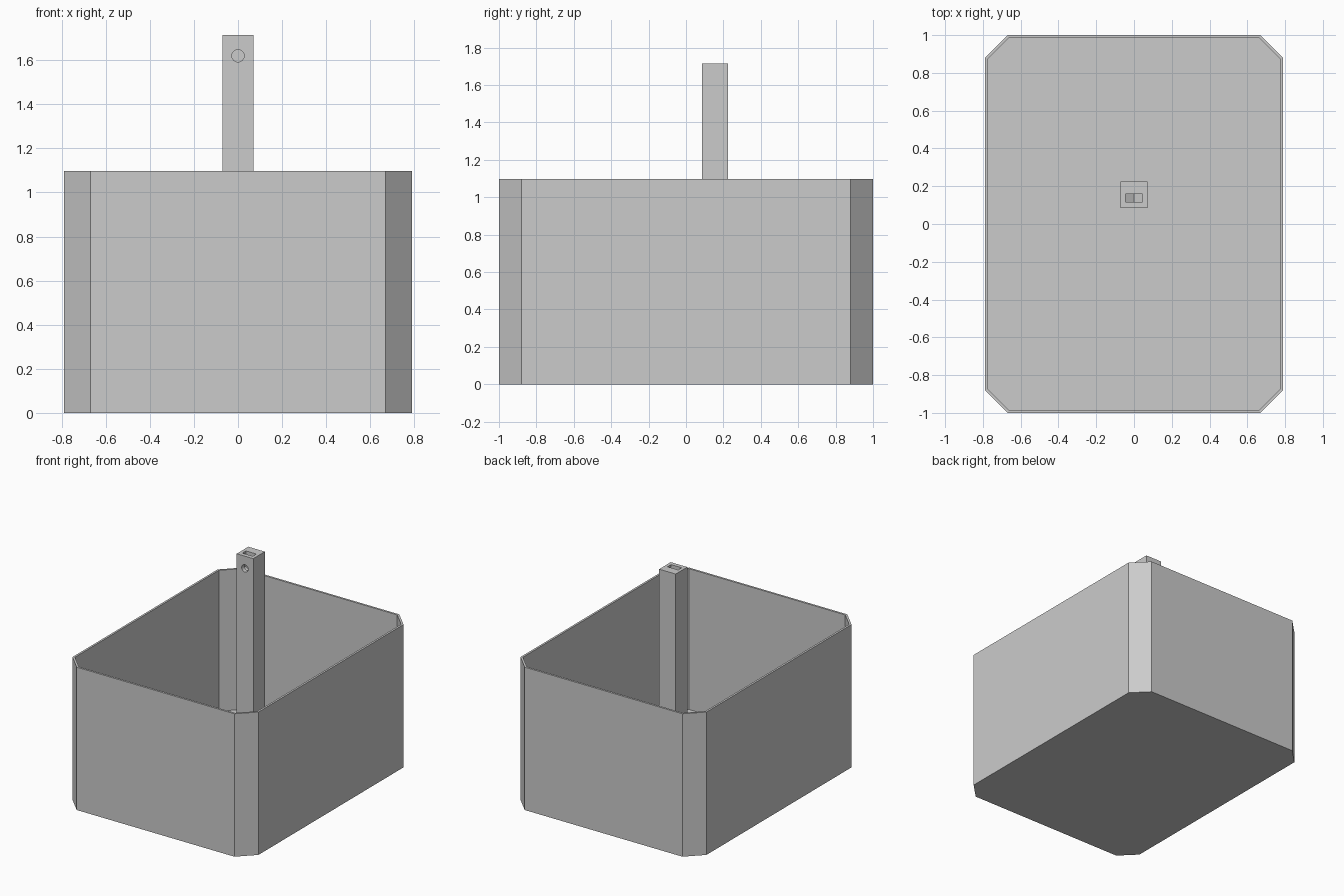
import bpy, bmesh, math
from mathutils import Vector

cube = bpy.data.objects.get("Cube")
if cube:
    bpy.data.objects.remove(cube, do_unlink=True)

grey = bpy.data.materials.new("plain grey")
grey.use_nodes = True
colour = (0.6, 0.6, 0.6, 1)
grey.diffuse_color = colour
grey.node_tree.nodes["Principled BSDF"].inputs["Base Color"].default_value = colour

HALF_X, HALF_Y, HEIGHT = 0.79, 1.0, 1.097
CHAMFER, WALL = 0.12, 0.0157
POST_Y, POST_HALF, POST_TOP = 0.155, 0.0705, 1.714
HOLE_Z, SLOT_Y, SLOT_DEPTH = 1.62, 0.138, 0.043


def prism(name, points, direction):
    """Extrude a flat outline into a closed solid."""
    bm = bmesh.new()
    face = bm.faces.new([bm.verts.new(p) for p in points])
    out = bmesh.ops.extrude_face_region(bm, geom=[face])
    moved = [v for v in out["geom"] if isinstance(v, bmesh.types.BMVert)]
    bmesh.ops.translate(bm, verts=moved, vec=Vector(direction))
    bmesh.ops.recalc_face_normals(bm, faces=bm.faces)
    mesh = bpy.data.meshes.new(name)
    bm.to_mesh(mesh)
    bm.free()
    mesh.materials.append(grey)
    obj = bpy.data.objects.new(name, mesh)
    bpy.context.collection.objects.link(obj)
    return obj


def cut(target, cutter):
    """Subtract a cutter, bake the result and drop the cutter."""
    mod = target.modifiers.new("cut", "BOOLEAN")
    mod.operation, mod.solver, mod.object = "DIFFERENCE", "EXACT", cutter
    bpy.context.view_layer.objects.active = target
    bpy.ops.object.modifier_apply(modifier=mod.name)
    bpy.data.objects.remove(cutter, do_unlink=True)


def chamfered(hx, hy, c, z):
    """Rectangle with cut corners, anticlockwise."""
    quarter = [(hx, hy - c), (hx - c, hy)]
    pts = []
    for sx, sy in ((1, 1), (-1, 1), (-1, -1), (1, -1)):
        corner = [(sx * x, sy * y, z) for x, y in quarter]
        pts += corner if sx * sy > 0 else corner[::-1]
    return pts


# Open container: shell with uniform walls and a thin floor
container = prism("container", chamfered(HALF_X, HALF_Y, CHAMFER, 0), (0, 0, HEIGHT))
inner_chamfer = CHAMFER - WALL * (2 - math.sqrt(2))
cut(container, prism("container_cutter",
    chamfered(HALF_X - WALL, HALF_Y - WALL, inner_chamfer, WALL), (0, 0, HEIGHT)))

# Square post standing on the floor
post = prism("post", [(sx * POST_HALF, POST_Y + sy * POST_HALF, WALL)
    for sx, sy in ((1, 1), (-1, 1), (-1, -1), (1, -1))], (0, 0, POST_TOP - WALL))

# Nut slot from the top, with a pointed hexagonal bottom
w = 0.045
side = w / math.sqrt(3)
slot_front = SLOT_Y - SLOT_DEPTH / 2
outline = [(-w, 2), (-w, HOLE_Z - side), (0, HOLE_Z - 2 * side), (w, HOLE_Z - side), (w, 2)]
cut(post, prism("slot_cutter", [(x, slot_front, z) for x, z in outline], (0, SLOT_DEPTH, 0)))

# Round bolt hole from the front face into the slot
angles = [math.tau * i / 32 for i in range(32)]
cut(post, prism("hole_cutter",
    [(0.028 * math.cos(a), 0, HOLE_Z + 0.028 * math.sin(a)) for a in angles],
    (0, SLOT_Y, 0)))
